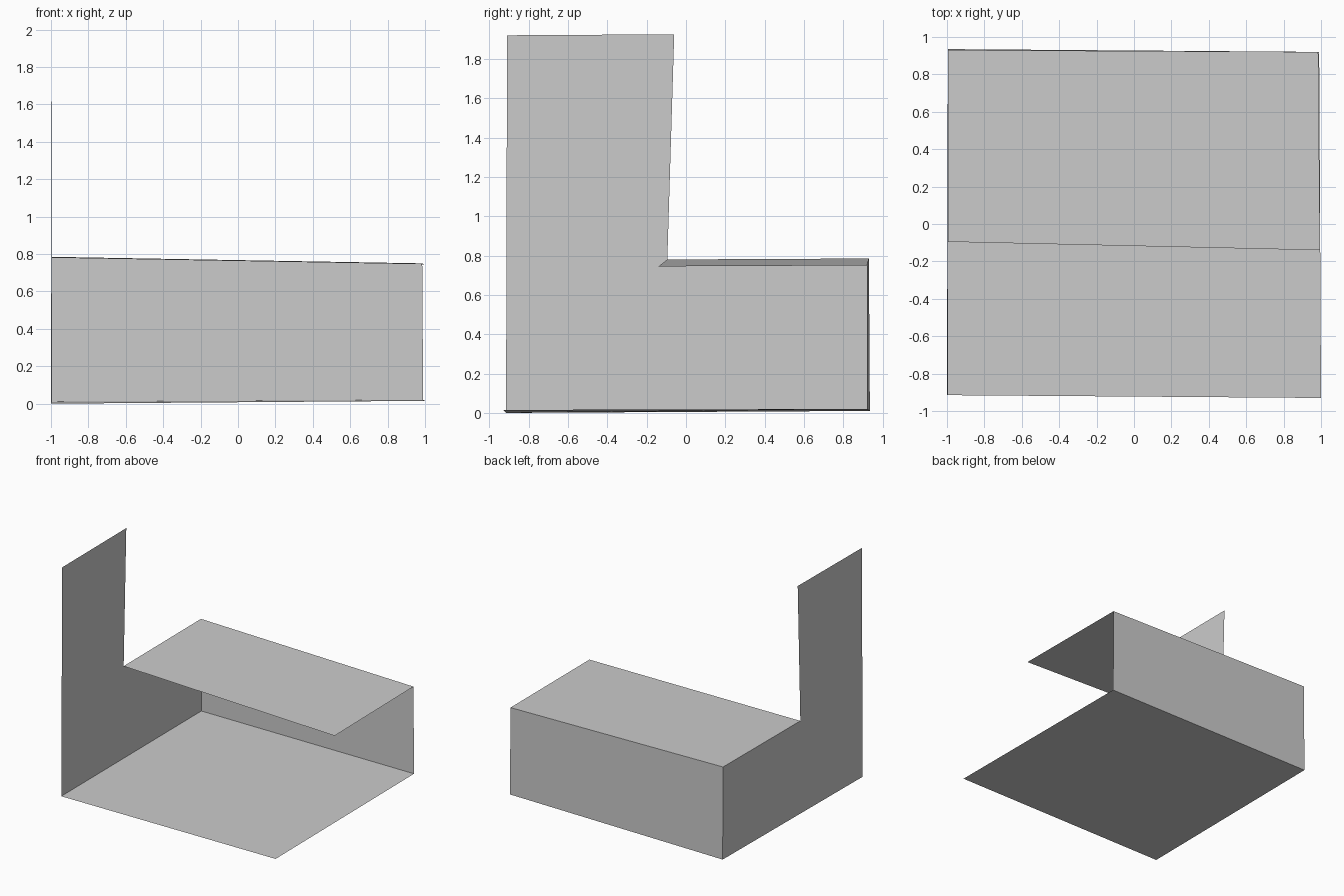
import bpy

# Remove the default cube
cube = bpy.data.objects.get("Cube")
if cube:
    bpy.data.objects.remove(cube, do_unlink=True)

grey = bpy.data.materials.new("plain_grey")
grey.use_nodes = True
colour = (0.6, 0.6, 0.6, 1)
grey.diffuse_color = colour
grey.node_tree.nodes["Principled BSDF"].inputs["Base Color"].default_value = colour


def sheet(name, corners):
    """One flat single-sided panel through the given corners."""
    mesh = bpy.data.meshes.new(name)
    mesh.from_pydata(corners, [], [range(len(corners))])
    mesh.materials.append(grey)
    obj = bpy.data.objects.new(name, mesh)
    bpy.context.collection.objects.link(obj)


# Shared corners of the slightly uneven panels
floor_fl, floor_fr = (-1, -0.915, 0), (1, -0.93, 0.015)
floor_bl, floor_br = (-0.995, 0.935, 0.01), (0.99, 0.92, 0.02)
shelf_fl, shelf_fr = (-0.995, -0.095, 0.78), (0.995, -0.14, 0.745)
shelf_bl, shelf_br = (-0.995, 0.93, 0.785), (0.985, 0.92, 0.75)
wall_top_f, wall_top_b = (-0.995, -0.91, 1.92), (-0.995, -0.06, 1.925)

# Panels: base, back, half-depth top, and the L-shaped side wall
sheet("floor_panel", [floor_fl, floor_fr, floor_br, floor_bl])
sheet("back_wall", [floor_br, floor_bl, shelf_bl, shelf_br])
sheet("shelf_panel", [shelf_fl, shelf_fr, shelf_br, shelf_bl])
sheet("tall_side_wall", [floor_fl, floor_bl, shelf_bl, shelf_fl, wall_top_b, wall_top_f])
